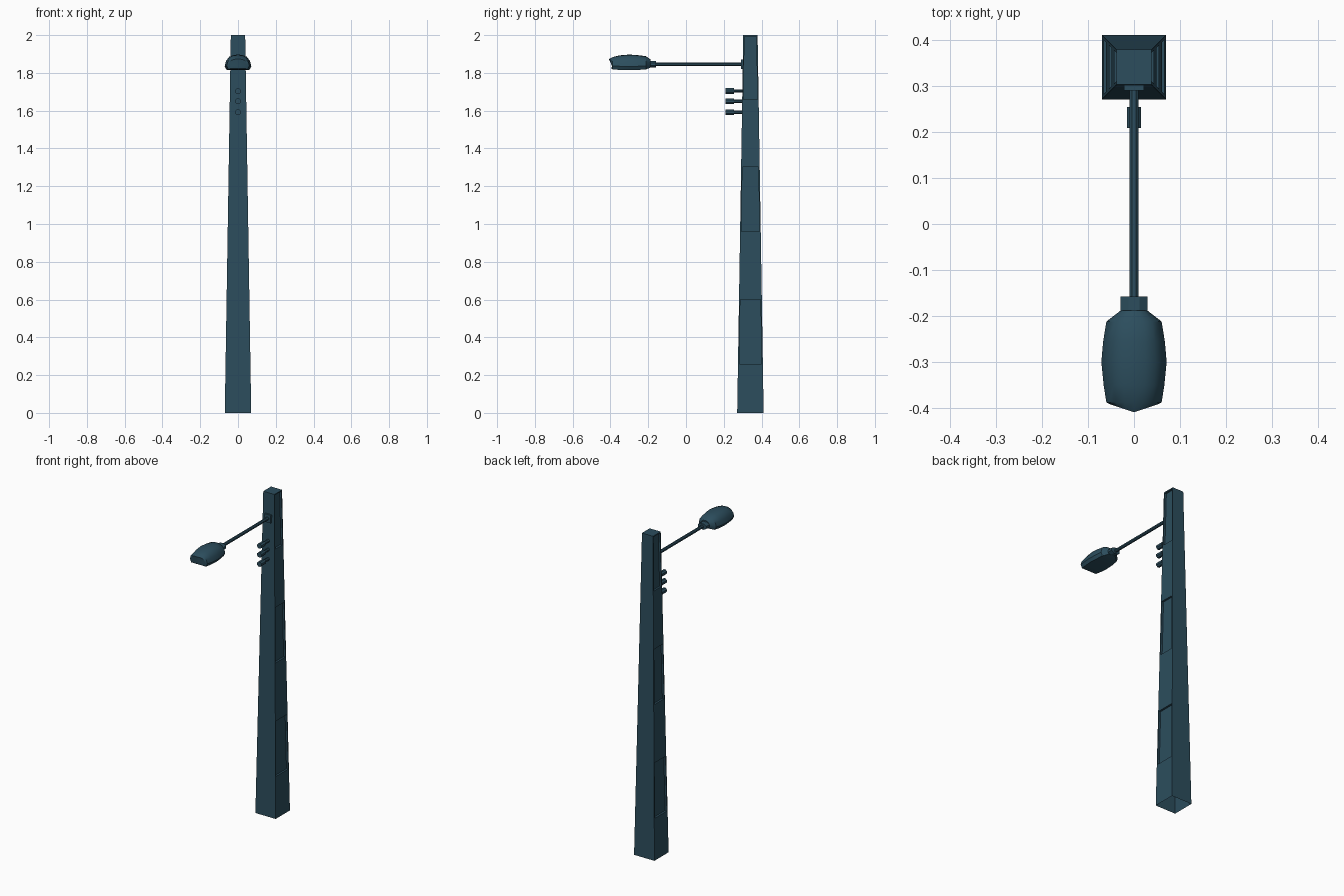
import bpy, bmesh, math
from mathutils import Matrix, Vector

if "Cube" in bpy.data.objects:
    bpy.data.objects.remove(bpy.data.objects["Cube"])

paint = bpy.data.materials.new("dark_blue_paint")
paint.diffuse_color = (0.025, 0.075, 0.11, 1)
paint.use_nodes = True
paint.node_tree.nodes["Principled BSDF"].inputs["Base Color"].default_value = paint.diffuse_color
POLE_Y = 0.341


def finish(name, bm, smooth=None):
    bmesh.ops.recalc_face_normals(bm, faces=bm.faces)
    me = bpy.data.meshes.new(name)
    bm.to_mesh(me)
    bm.free()
    me.materials.append(paint)
    ob = bpy.data.objects.new(name, me)
    bpy.context.collection.objects.link(ob)
    if smooth:
        bpy.ops.object.select_all(action='DESELECT')
        ob.select_set(True)
        bpy.context.view_layer.objects.active = ob
        bpy.ops.object.shade_smooth_by_angle(angle=math.radians(smooth))
    return ob


def loft(bm, rings, cap_start=True, cap_end=True):
    rows = [[bm.verts.new(p) for p in r] for r in rings]
    n = len(rows[0])
    faces = []
    for a, b in zip(rows, rows[1:]):
        for i in range(n):
            j = (i + 1) % n
            faces.append(bm.faces.new((a[i], a[j], b[j], b[i])))
    if cap_start:
        bm.faces.new(rows[0])
    if cap_end:
        bm.faces.new(rows[-1])
    return faces


def rod(name, y0, y1, z, rx, rz, sides=8):
    # straight bar running along y
    bm = bmesh.new()
    ang = [2 * math.pi * (i + 0.5) / sides for i in range(sides)]
    k = 1 / math.cos(math.pi / sides)
    loft(bm, [[(rx * k * math.cos(a), y, z + rz * k * math.sin(a)) for a in ang]
              for y in (y0, y1)])
    return finish(name, bm, 30)


# Tapered square pole, open underneath, with recessed panels on both sides
bm = bmesh.new()
levels = [0, 0.253, 0.608, 0.953, 1.308, 1.653, 2.0]
rings = []
for z in levels:
    h = 0.07 - 0.032 * z / 2
    rings.append([(sx * h, POLE_Y + sy * h, z)
                  for sx, sy in ((-1, -1), (1, -1), (1, 1), (-1, 1))])
loft(bm, rings, cap_start=False)
bm.normal_update()
bmesh.ops.recalc_face_normals(bm, faces=bm.faces)
panels = []
for f in bm.faces:
    zc = f.calc_center_median().z
    if abs(f.normal.x) > 0.9 and any(abs(zc - c) < 0.03 for c in (0.43, 1.13, 1.827)):
        panels.append(f)
bmesh.ops.inset_individual(bm, faces=panels, thickness=0.01, depth=0)
ext = bmesh.ops.extrude_discrete_faces(bm, faces=panels)
for f in ext["faces"]:
    side = math.copysign(1, f.calc_center_median().x)
    bmesh.ops.translate(bm, verts=f.verts, vec=(-0.012 * side, 0, 0))
finish("pole", bm)

# Mounting plate and lamp arm
bm = bmesh.new()
bmesh.ops.create_cube(bm, size=1, matrix=Matrix.Translation((0, 0.298, 1.845))
                      @ Matrix.Diagonal((0.044, 0.016, 0.05, 1)))
finish("arm_plate", bm)
rod("lamp_arm", -0.165, 0.295, 1.845, 0.0095, 0.0095)
rod("lamp_collar", -0.215, -0.158, 1.846, 0.029, 0.018)

# Lamp head: sections (y, half width, bottom z, widest z, top z)
sections = [(-0.188, 0.029, 1.828, 1.846, 1.872),
            (-0.212, 0.060, 1.818, 1.838, 1.888),
            (-0.255, 0.067, 1.816, 1.835, 1.894),
            (-0.300, 0.071, 1.816, 1.834, 1.897),
            (-0.350, 0.066, 1.816, 1.835, 1.893),
            (-0.388, 0.060, 1.818, 1.838, 1.884)]
profile = [(1, 0), (0.9, 0.45), (0.66, 0.82), (0.35, 0.96), (0, 1)]
rings = []
for y, w, zb, zm, zt in sections:
    half = [(0.84 * w, zb)] + [(w * u, zm + v * (zt - zm)) for u, v in profile]
    ring = half + [(-x, z) for x, z in half[-2::-1]]
    rings.append([(x, y, z) for x, z in ring])
# pointed nose: shallow wedge at the far end
nose = []
for x, y, z in rings[-1]:
    nose.append((x * 0.86, -0.409 + 0.017 * abs(x) / 0.06, 1.822 + (z - 1.818) * 0.78))
rings.append(nose)
bm = bmesh.new()
loft(bm, rings)
finish("lamp_head", bm, 35)

# Three cable insulators
for i, z in enumerate((1.704, 1.649, 1.591)):
    rod(f"insulator_pin_{i + 1}", 0.24, 0.31, z, 0.009, 0.009)
    rod(f"insulator_head_{i + 1}", 0.209, 0.254, z, 0.015, 0.015)
